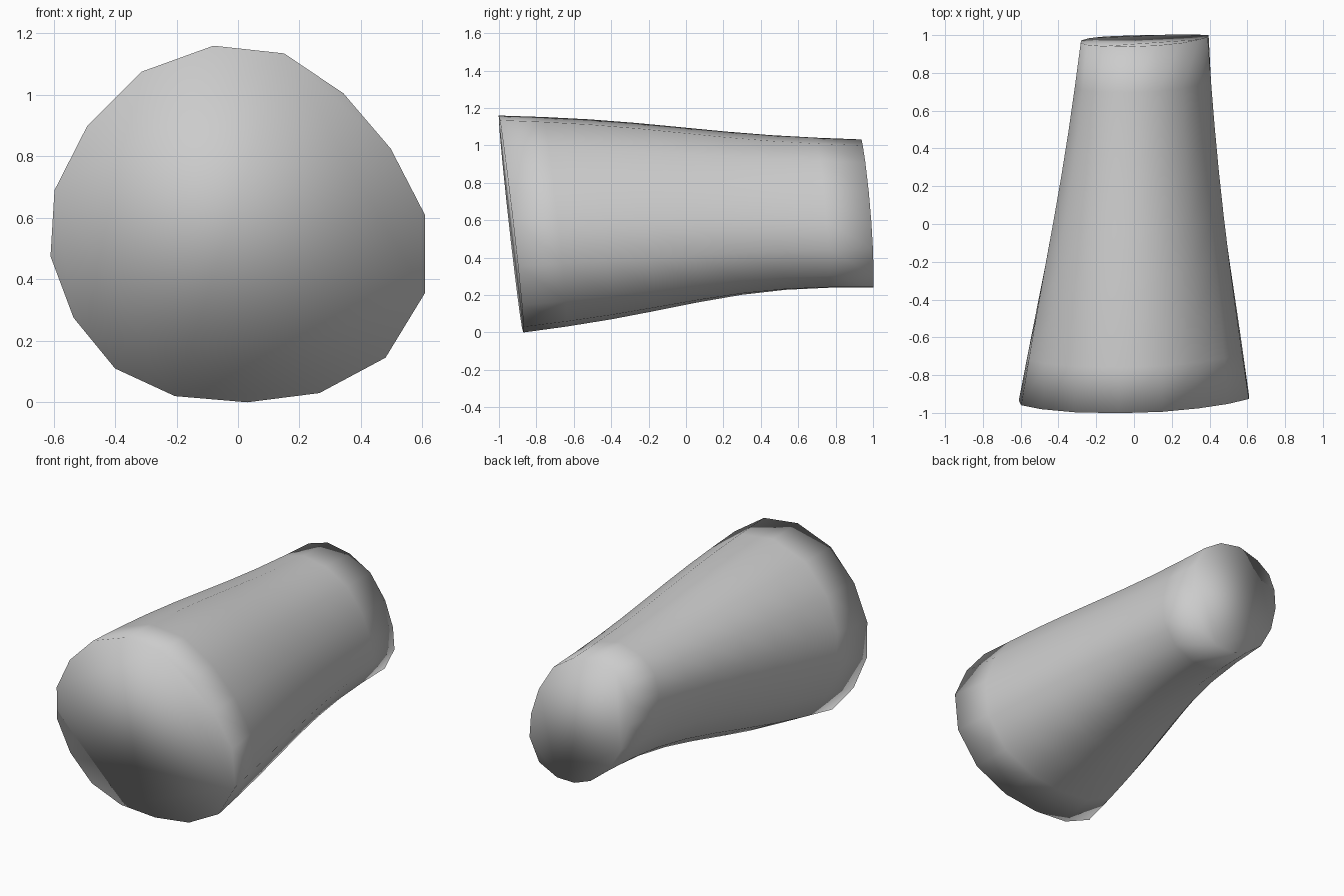
import bpy, bmesh, math

if "Cube" in bpy.data.objects:
    bpy.data.objects.remove(bpy.data.objects["Cube"])

# Slightly irregular 16-sided outlines (x, z) of the wide front and narrow back ends
front = [(-.08, 1.16), (.15, 1.135), (.343, 1.005), (.497, .825),
         (.608, .61), (.608, .355), (.48, .145), (.265, .03),
         (.03, 0), (-.205, .02), (-.4, .11), (-.535, .275),
         (-.61, .475), (-.597, .69), (-.49, .9), (-.315, 1.075)]
back = [(-.03, 1.032), (.12, 1.0), (.255, .91), (.345, .755),
        (.39, .59), (.395, .447), (.325, .307), (.2, .243),
        (.08, .24), (-.03, .28), (-.15, .375), (-.235, .525),
        (-.28, .69), (-.282, .82), (-.25, .92), (-.165, .99)]

bm = bmesh.new()
rings = []
steps = 8
for k in range(steps + 1):
    t = k / steps
    ring = []
    for (x0, z0), (x1, z1) in zip(front, back):
        u, v = x0 / .608, (z0 - .58) / .58
        ub, vb = (x1 - .055) / .34, (z1 - .635) / .395
        y0 = -.935 - .065 * v + .012 * u        # tilted front end
        y1 = .982 - .03 * vb - .012 * vb * vb + .006 * ub  # bowed back end
        # gentle S-shaped taper, strongest along top and bottom
        f = (t + math.sin(math.pi * t) * (.08 - .09 * v + .03 * u)
             - .08 * math.sin(2 * math.pi * t) * abs(v))
        ring.append(bm.verts.new((x0 + (x1 - x0) * f,
                                  y0 + (y1 - y0) * t,
                                  z0 + (z1 - z0) * f)))
    rings.append(ring)

# Side wall and end caps
n = len(front)
for a, b in zip(rings, rings[1:]):
    for i in range(n):
        j = (i + 1) % n
        bm.faces.new((a[i], a[j], b[j], b[i]))
bm.faces.new(rings[0])
bm.faces.new(rings[-1])
bmesh.ops.recalc_face_normals(bm, faces=bm.faces)
for f in bm.faces:
    f.smooth = True

mesh = bpy.data.meshes.new("tapered_body")
bm.to_mesh(mesh)
bm.free()
bpy.context.collection.objects.link(bpy.data.objects.new("tapered_body", mesh))
